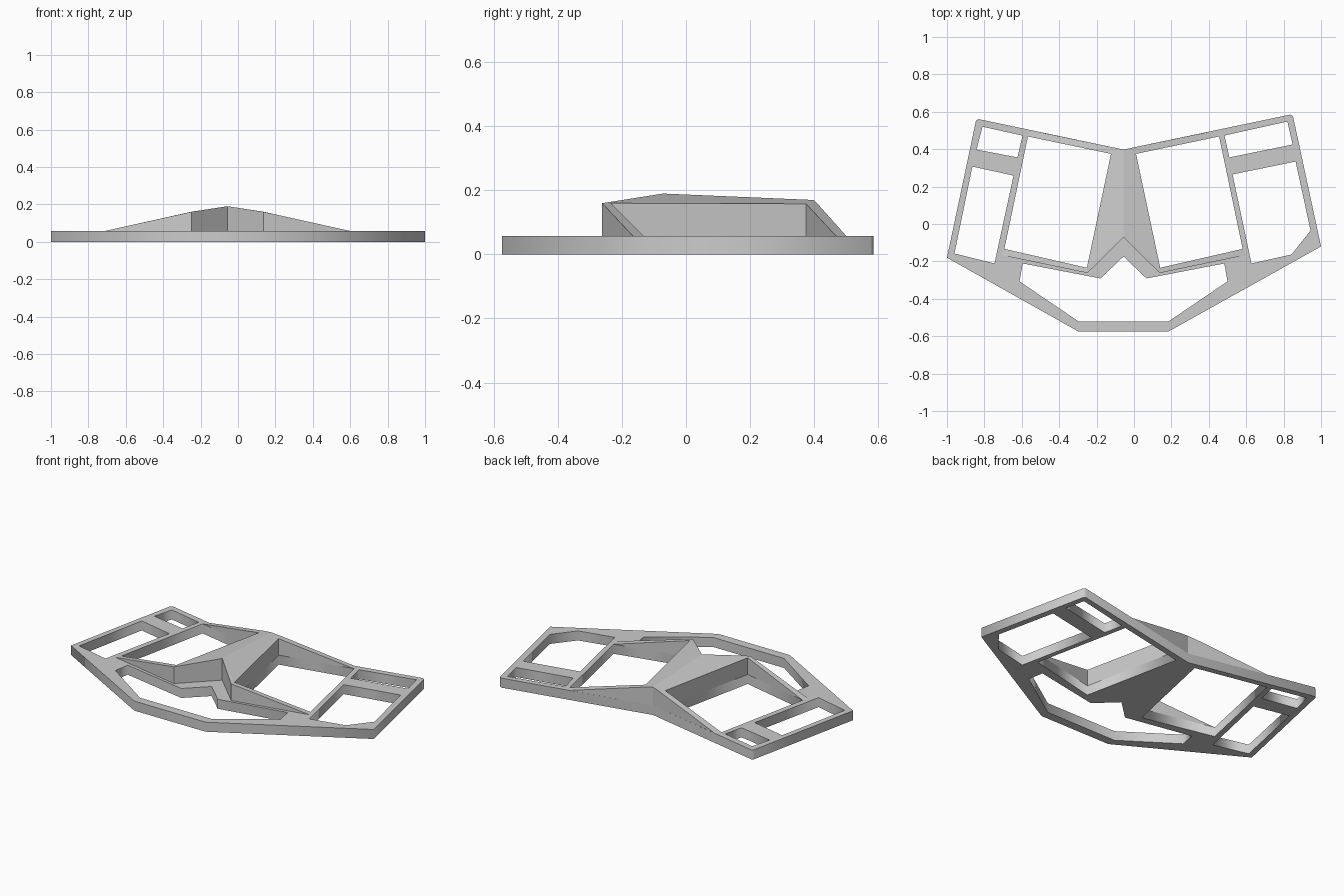
import bpy
import bmesh

if "Cube" in bpy.data.objects:
    bpy.data.objects.remove(bpy.data.objects["Cube"], do_unlink=True)

PLATE = 0.058   # plate thickness
AXIS = -0.056   # x of the ridge, the raised part mirrors about it

grey = bpy.data.materials.new("plain grey")
grey.use_nodes = True
grey.diffuse_color = (0.6, 0.6, 0.6, 1)
grey.node_tree.nodes["Principled BSDF"].inputs["Base Color"].default_value = (0.6, 0.6, 0.6, 1)


def mirrored(points):
    return [(2 * AXIS - x, y) for x, y in points]


# Flat frame: an outline with openings cut through
outline = [(-0.845, 0.552), (-0.832, 0.561), (AXIS, 0.398), (0.835, 0.585),
           (0.85, 0.577), (1.0, -0.12), (0.184, -0.575), (-0.297, -0.575), (-1.0, -0.18)]
window = [(0.011, 0.375), (0.455, 0.468), (0.581, -0.133), (0.14, -0.234)]
chin_half = [(0.067, -0.291), (0.483, -0.211), (0.5, -0.307), (0.184, -0.521)]
chin = [(AXIS, -0.174)] + chin_half + mirrored(chin_half)[::-1]
right_small = [(-0.81, 0.52), (-0.596, 0.473), (-0.623, 0.356), (-0.842, 0.398)]
right_large = [(-0.864, 0.307), (-0.644, 0.259), (-0.746, -0.211), (-0.96, -0.158)]
left_small = [(0.484, 0.473), (0.82, 0.548), (0.848, 0.425), (0.51, 0.356)]
left_large = [(0.527, 0.265), (0.864, 0.334), (0.944, -0.035), (0.842, -0.163), (0.628, -0.211)]

curve = bpy.data.curves.new("frame_plate", 'CURVE')
curve.dimensions = '2D'
curve.fill_mode = 'BOTH'
curve.extrude = PLATE / 2
for loop in (outline, window, mirrored(window), chin,
             right_small, right_large, left_small, left_large):
    spline = curve.splines.new('POLY')
    spline.points.add(len(loop) - 1)
    for point, (x, y) in zip(spline.points, loop):
        point.co = (x, y, 0, 1)
    spline.use_cyclic_u = True
curve.materials.append(grey)
plate = bpy.data.objects.new("frame_plate", curve)
plate.location.z = PLATE / 2
bpy.context.collection.objects.link(plate)
bpy.ops.object.select_all(action='DESELECT')
plate.select_set(True)
bpy.context.view_layer.objects.active = plate
bpy.ops.object.convert(target='MESH')

# Raised ridge with sloping arms around the two windows
spots = {
    "ridge_back": (AXIS, 0.398, 0.17), "ridge_front": (AXIS, -0.072, 0.19),
    "nose": (0.137, -0.262, 0.16), "back_shoulder": (0.006, 0.411, 0.158),
    "in_back": (*window[0], 0.158), "in_front": (*window[3], 0.16),
    "out_back": (*window[1], PLATE), "out_front": (*window[2], PLATE),
    "back_end": (0.434, 0.5, PLATE), "front_end": (0.599, -0.166, PLATE),
}
tops = [("ridge_back", "ridge_front", "in_front", "in_back"),
        ("ridge_front", "nose", "in_front"),
        ("ridge_back", "in_back", "back_shoulder"),
        ("back_shoulder", "in_back", "out_back", "back_end"),
        ("nose", "front_end", "out_front", "in_front")]

bm = bmesh.new()
for side in (1, -1):
    verts = {name: bm.verts.new((AXIS + side * (x - AXIS), y, z))
             for name, (x, y, z) in spots.items()}
    for names in tops:
        bm.faces.new([verts[n] for n in names][::side])
bmesh.ops.remove_doubles(bm, verts=bm.verts, dist=0.0005)

# Vertical walls from every open edge down to the plate
rim = [e for e in bm.edges if e.is_boundary]
walls = bmesh.ops.extrude_edge_only(bm, edges=rim)
for item in walls["geom"]:
    if isinstance(item, bmesh.types.BMVert):
        item.co.z = PLATE
bmesh.ops.remove_doubles(bm, verts=bm.verts, dist=0.0005)
bmesh.ops.recalc_face_normals(bm, faces=bm.faces)
mesh = bpy.data.meshes.new("raised_ridge")
bm.to_mesh(mesh)
bm.free()
mesh.materials.append(grey)
ridge = bpy.data.objects.new("raised_ridge", mesh)
bpy.context.collection.objects.link(ridge)
